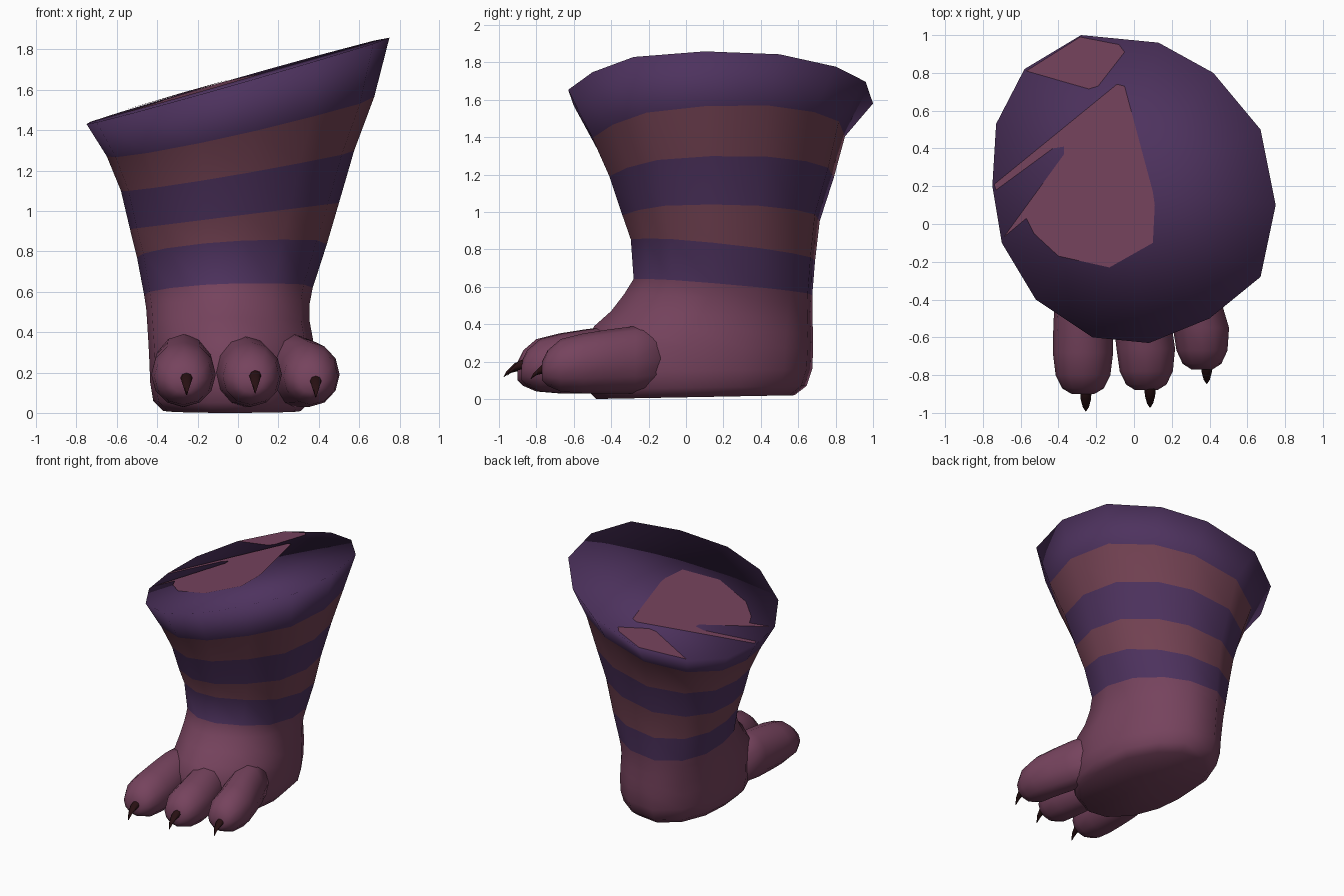
import bpy, bmesh, math
from mathutils import Vector

if "Cube" in bpy.data.objects:
    bpy.data.objects.remove(bpy.data.objects["Cube"])


def material(name, rgb):
    m = bpy.data.materials.new(name)
    m.diffuse_color = (*rgb, 1)
    m.use_nodes = True
    m.node_tree.nodes["Principled BSDF"].inputs["Base Color"].default_value = m.diffuse_color
    return m


SKIN = material("mauve skin", (0.18, 0.056, 0.11))
PURPLE = material("dark purple", (0.075, 0.032, 0.112))
STRIPE = material("dusty rose", (0.17, 0.054, 0.085))
CLAW = material("claw black", (0.02, 0.005, 0.006))


def finish(name, bm, mats):
    bmesh.ops.recalc_face_normals(bm, faces=bm.faces[:])
    me = bpy.data.meshes.new(name)
    bm.to_mesh(me)
    bm.free()
    for m in mats:
        me.materials.append(m)
    for p in me.polygons:
        p.use_smooth = True
    ob = bpy.data.objects.new(name, me)
    bpy.context.collection.objects.link(ob)
    return ob


def loft(name, rings, mats, seg_mat=None):
    """Skin a list of point rings and close both ends with fans."""
    bm = bmesh.new()
    vs = [[bm.verts.new(p) for p in r] for r in rings]
    n = len(vs[0])
    for k in range(len(vs) - 1):
        for i in range(n):
            j = (i + 1) % n
            f = bm.faces.new((vs[k][i], vs[k][j], vs[k + 1][j], vs[k + 1][i]))
            f.material_index = seg_mat[k] if seg_mat else 0
    for k, s in ((0, 0), (-1, -1)):
        c = bm.verts.new(sum((Vector(p) for p in rings[k]), Vector()) / n)
        for i in range(n):
            f = bm.faces.new((vs[k][i], vs[k][(i + 1) % n], c))
            f.material_index = seg_mat[s] if seg_mat else 0
    return finish(name, bm, mats)


# Cross-section of the leg, taken from the rim and rescaled for every ring
RIM = [(-.28, 1), (.13, .96), (.42, .80), (.67, .5), (.75, .1), (.67, -.28), (.4, -.5),
       (.08, -.63), (-.22, -.6), (-.52, -.4), (-.7, -.1), (-.75, .2), (-.73, .53), (-.58, .82)]
UNIT = [(x / .75, (y - .185) / .815) for x, y in RIM]


def ring(x0, x1, y0, y1, z, a, b):
    return [((x0 + x1) / 2 + u * (x1 - x0) / 2, (y0 + y1) / 2 + v * (y1 - y0) / 2,
             z + a * u + b * v) for u, v in UNIT]


# Leg and heel: x range, y range, mid height, tilt in x, tilt in y
LEG = [
    (-.37, .31, -.48, .58, .01, 0, .01),
    (-.42, .36, -.53, .645, .06, 0, .01),
    (-.435, .38, -.55, .675, .15, 0, .01),
    (-.44, .38, -.54, .68, .28, 0, -.01),
    (-.445, .37, -.49, .68, .37, 0, -.02),
    (-.45, .355, -.40, .675, .45, 0, -.02),
    (-.455, .355, -.33, .675, .53, .01, -.03),
    (-.465, .37, -.28, .675, .60, .015, -.04),
    (-.50, .44, -.295, .69, .80, .03, -.05),
    (-.535, .50, -.34, .715, .975, .065, 0),
    (-.58, .575, -.41, .79, 1.2, .10, .02),
    (-.65, .675, -.50, .85, 1.42, .15, .04),
    (-.75, .75, -.63, 1.0, 1.645, .215, .015),
]
loft("leg_and_heel", [ring(*r) for r in LEG], [SKIN, PURPLE, STRIPE],
     [0] * 7 + [1, 2, 1, 2, 1])


# Painted patches on the slanted top
def top_patch(name, pts):
    bm = bmesh.new()
    f = bm.faces.new([bm.verts.new((x, y, 1.65 + .215 * x / .75 + .015 * (y - .185) / .815))
                      for x, y in pts])
    f.normal_update()
    if f.normal.z < 0:
        f.normal_flip()
    bmesh.ops.triangulate(bm, faces=bm.faces[:])
    finish(name, bm, [SKIN])


top_patch("top_patch_large", [
    (.11, .1), (.1, .17), (-.05, .73), (-.09, .74), (-.74, .21), (-.73, .18), (-.43, .40),
    (-.37, .41), (-.37, .37), (-.69, -.07), (-.57, .03), (-.53, -.05), (-.4, -.17),
    (-.13, -.23), (.1, -.1)])
top_patch("top_patch_small", [
    (-.57, .81), (-.285, .99), (-.08, .95), (-.05, .91), (-.19, .73), (-.24, .715)])


# Toes: distance behind the tip, centre height, half width, half height
TOE = [(0, .15, .06, .05), (.03, .165, .11, .095), (.10, .18, .145, .14),
       (.22, .19, .16, .16), (.36, .20, .157, .172), (.50, .21, .15, .18),
       (.70, .22, .12, .17)]


def toe(name, x_tip, x_back, y_tip, w):
    rings = []
    for d, z, rx, rz in TOE:
        x = x_tip + (x_back - x_tip) * max(0, d - .2) / .5
        rings.append([(x + w * rx * math.cos(t), y_tip + d, z + rz * math.sin(t))
                      for t in (2 * math.pi * i / 12 for i in range(12))])
    loft(name, rings, [SKIN])


# Claws: curved, tapering cones
def claw(name, x, y_tip, z_tip):
    path = [(.16, .085, .022), (.11, .09, .031), (.06, .075, .027), (.02, .04, .016), (0, 0, .003)]
    rings = []
    for d, h, r in path:
        rings.append([(x + r * math.cos(t), y_tip + d + .5 * r * math.sin(t),
                       z_tip + h + r * math.sin(t))
                      for t in (2 * math.pi * i / 8 for i in range(8))])
    loft(name, rings, [CLAW])


for side, xt, xb, yt, w, xc, yc, zc in (
        ("left", -.27, -.27, -.90, 1.0, -.255, -.99, .09),
        ("middle", .065, .0, -.88, .97, .085, -.97, .10),
        ("right", .36, .22, -.77, .93, .385, -.845, .08)):
    toe("toe_" + side, xt, xb, yt, w)
    claw("claw_" + side, xc, yc, zc)
